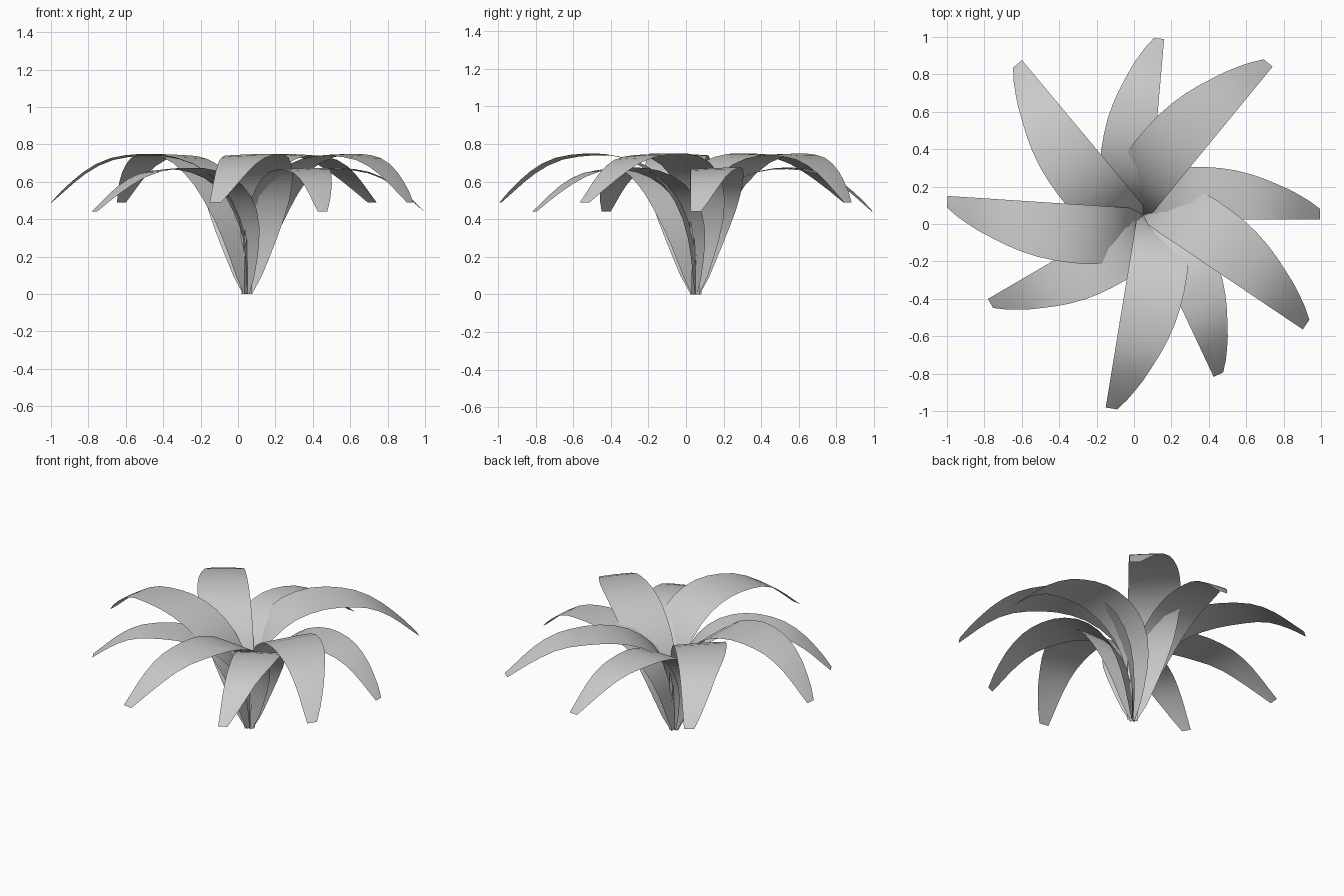
import bpy, bmesh
from math import radians, cos, sin

if "Cube" in bpy.data.objects:
    bpy.data.objects.remove(bpy.data.objects["Cube"])

CENTRE = (0.05, 0.05)

# Leaf arch: (distance from centre, height, offset of the bulging edge)
ARCH = [(0.0, 0.0, 0.025), (0.0, 0.1, 0.08), (0.004, 0.2, 0.122), (0.014, 0.3, 0.163),
        (0.035, 0.4, 0.203), (0.075, 0.5, 0.24), (0.13, 0.585, 0.264), (0.2, 0.65, 0.278),
        (0.28, 0.7, 0.283), (0.37, 0.732, 0.282), (0.46, 0.748, 0.275), (0.55, 0.75, 0.261),
        (0.64, 0.742, 0.238), (0.72, 0.727, 0.21), (0.8, 0.695, 0.176), (0.87, 0.652, 0.145),
        (0.93, 0.605, 0.112), (0.99, 0.552, 0.076), (1.05, 0.49, 0.03)]
STRAIGHT_EDGE = -0.032
ACROSS = 4


def make_leaf(name, heading, scale):
    """One arched blade: one edge straight, the other bulging sideways."""
    a = radians(heading)
    bm = bmesh.new()
    rows = []
    for r, z, edge in ARCH:
        row = []
        for i in range(ACROSS + 1):
            t = i / ACROSS
            s = STRAIGHT_EDGE + (edge - STRAIGHT_EDGE) * t
            drop = 0.01 * (1 - t) ** 2 * min(1, z / 0.5) if r < 1 else 0
            x = CENTRE[0] + scale * (r * cos(a) - s * sin(a))
            y = CENTRE[1] + scale * (r * sin(a) + s * cos(a))
            row.append(bm.verts.new((x, y, scale * (z - drop))))
        rows.append(row)
    for lo, hi in zip(rows, rows[1:]):
        for i in range(ACROSS):
            bm.faces.new((lo[i], hi[i], hi[i + 1], lo[i + 1]))
    for f in bm.faces:
        f.smooth = True
    mesh = bpy.data.meshes.new(name)
    bm.to_mesh(mesh)
    bm.free()
    bpy.context.collection.objects.link(bpy.data.objects.new(name, mesh))


# Large upper leaves
for n, heading in enumerate((50.6, 129.9, 176.3, -99.3, -34), 1):
    make_leaf(f"large_leaf_{n}", heading, 1.0)

# Smaller lower leaves
for n, heading in enumerate((85.0, 0.2, -64.8, -149.8), 1):
    make_leaf(f"small_leaf_{n}", heading, 0.9)
